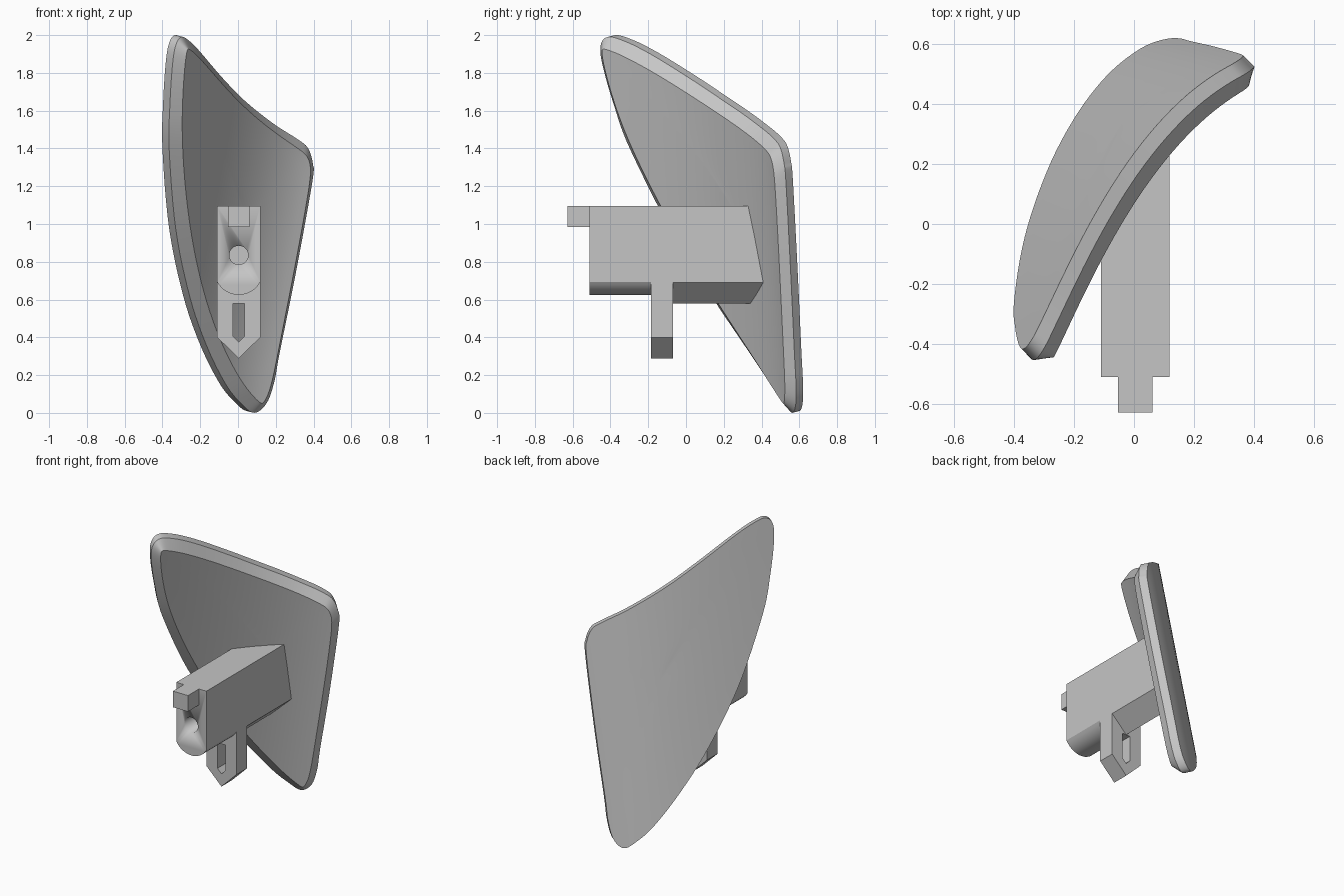
import bpy, bmesh, math
from mathutils import Vector

cube = bpy.data.objects.get("Cube")
if cube:
    bpy.data.objects.remove(cube)

grey = bpy.data.materials.new("plain_grey")
grey.use_nodes = True
colour = (0.56, 0.56, 0.56, 1)
grey.diffuse_color = colour
grey.node_tree.nodes["Principled BSDF"].inputs["Base Color"].default_value = colour


def make_object(name, bm, smooth=None):
    bmesh.ops.recalc_face_normals(bm, faces=bm.faces)
    mesh = bpy.data.meshes.new(name)
    bm.to_mesh(mesh)
    bm.free()
    obj = bpy.data.objects.new(name, mesh)
    bpy.context.collection.objects.link(obj)
    mesh.materials.append(grey)
    bpy.ops.object.select_all(action='DESELECT')
    obj.select_set(True)
    bpy.context.view_layer.objects.active = obj
    if smooth:
        bpy.ops.object.shade_smooth_by_angle(angle=math.radians(smooth))
    return obj


# Curved sheet: an arc swept along a leaning ruling, thickened in one direction
LEAN = 0.19
THICKEN = Vector((0.075, -0.077, -0.02))


def depth(x, z):
    u = x - LEAN * z
    return -0.285 + 1.488 * (u + 0.72) - 0.937 * (u + 0.72) * (u + 0.31) - 0.05 * z


def normal(x, z):
    slope = 1.488 - 0.937 * (2 * (x - LEAN * z) + 1.03)
    return Vector((slope, -1, -LEAN * slope - 0.05)).normalized()


def sheet_point(x, z, layer):
    return Vector((x, depth(x, z), z)) + THICKEN * layer


def closed_spline(points, steps):
    result = []
    n = len(points)
    for i in range(n):
        a, b, c, d = (Vector(points[(i + k) % n]) for k in (-1, 0, 1, 2))
        for s in range(steps):
            t = s / steps
            result.append(0.5 * (2 * b + (c - a) * t + (2 * a - 5 * b + 4 * c - d) * t * t
                                 + (3 * b - a - 3 * c + d) * t ** 3))
    return result


def inset(outline, amount):
    n = len(outline)
    result = []
    for i, p in enumerate(outline):
        along = sheet_point(*outline[(i + 1) % n], 0) - sheet_point(*outline[i - 1], 0)
        inward = along.cross(normal(*p)).normalized() * amount
        result.append(Vector((p.x + inward.x, p.y + inward.z)))
    for _ in range(24):
        result = [(result[i - 1] + result[i] * 2 + result[(i + 1) % n]) / 4 for i in range(n)]
    return result


# Shield outline, clockwise from the left edge
outline = closed_spline([
    (-.40, 1.4), (-.396, 1.65), (-.382, 1.86), (-.364, 1.96), (-.335, 2.0), (-.295, 1.98),
    (-.24, 1.925), (-.12, 1.785), (0, 1.662), (.15, 1.542), (.285, 1.455), (.335, 1.41),
    (.36, 1.33), (.357, 1.23), (.27, .75), (.185, .33), (.155, .17), (.115, .06), (.05, .01),
    (-.02, .06), (-.1, .16), (-.2, .36), (-.29, .62), (-.365, .98)], 6)
inner = inset(outline, 0.052)

# Shield: back face, side wall, chamfer and raised front face as successive rings
bm = bmesh.new()
centre = Vector((-0.03, 1.05))
shrink = [0.15, 0.3, 0.45, 0.6, 0.75, 0.88]
rings = [([centre.lerp(p, k) for p in outline], 0) for k in shrink]
rings += [(outline, 0), (outline, 0.48), (inner, 1)]
rings += [([centre.lerp(p, k) for p in inner], 1) for k in reversed(shrink)]
loops = [[bm.verts.new(sheet_point(*p, layer)) for p in pts] for pts, layer in rings]
count = len(outline)
for lower, upper in zip(loops, loops[1:]):
    for i in range(count):
        j = (i + 1) % count
        bm.faces.new((lower[i], lower[j], upper[j], upper[i]))
for loop, layer in ((loops[0], 0), (loops[-1], 1)):
    tip = bm.verts.new(sheet_point(*centre, layer))
    for i in range(count):
        bm.faces.new((loop[i], loop[(i + 1) % count], tip))
make_object("shield", bm, 25)


# Mount parts: x-z profiles extruded along y; the end may follow the shield
MID, HALF = 0.004, 0.114


def prism(name, profile, start, end, smooth=None):
    bm = bmesh.new()
    front = [bm.verts.new((x + MID, start, z)) for x, z in profile]
    back = [bm.verts.new((x + MID, depth(x + MID, z) - 0.07 if end is None else end, z))
            for x, z in profile]
    n = len(profile)
    bm.faces.new(front)
    bm.faces.new(back)
    for i in range(n):
        j = (i + 1) % n
        bm.faces.new((front[i], front[j], back[j], back[i]))
    return make_object(name, bm, smooth)


def pointed(half, top, side, tip):
    return [(-half, top), (half, top), (half, side), (0, tip), (-half, side)]


def cut(obj, cutter):
    mod = obj.modifiers.new("cut", 'BOOLEAN')
    mod.operation = 'DIFFERENCE'
    mod.solver = 'EXACT'
    mod.object = cutter
    bpy.context.view_layer.objects.active = obj
    bpy.ops.object.modifier_apply(modifier=mod.name)
    bpy.data.objects.remove(cutter)


# Front block with a rounded underside and a round hole
swing = math.asin(HALF / 0.13)
arc = [(0.13 * math.sin(a), 0.755 - 0.13 * math.cos(a))
       for a in (swing * (1 - k / 8) for k in range(17))]
block = prism("front_block", [(-HALF, 1.095), (HALF, 1.095)] + arc, -0.51, -0.12, 30)
circle = [(0.05 * math.cos(k * math.tau / 32), 0.835 + 0.05 * math.sin(k * math.tau / 32))
          for k in range(32)]
cut(block, prism("hole_cutter", circle, -0.6, -0.2, 30))

# Rear block with a keel-shaped underside, running into the shield
prism("rear_block", pointed(HALF, 1.095, 0.69, 0.58), -0.12, None)

# Hanging leg with a pointed foot and slot
leg = prism("hanging_leg", pointed(HALF, 0.70, 0.40, 0.288), -0.185, -0.07)
cut(leg, prism("slot_cutter", pointed(0.03, 0.58, 0.405, 0.375), -0.3, 0.05))

# Small tab on the front
prism("front_tab", [(-0.057, 1.095), (0.057, 1.095), (0.057, 0.985), (-0.057, 0.985)],
      -0.628, -0.5)
